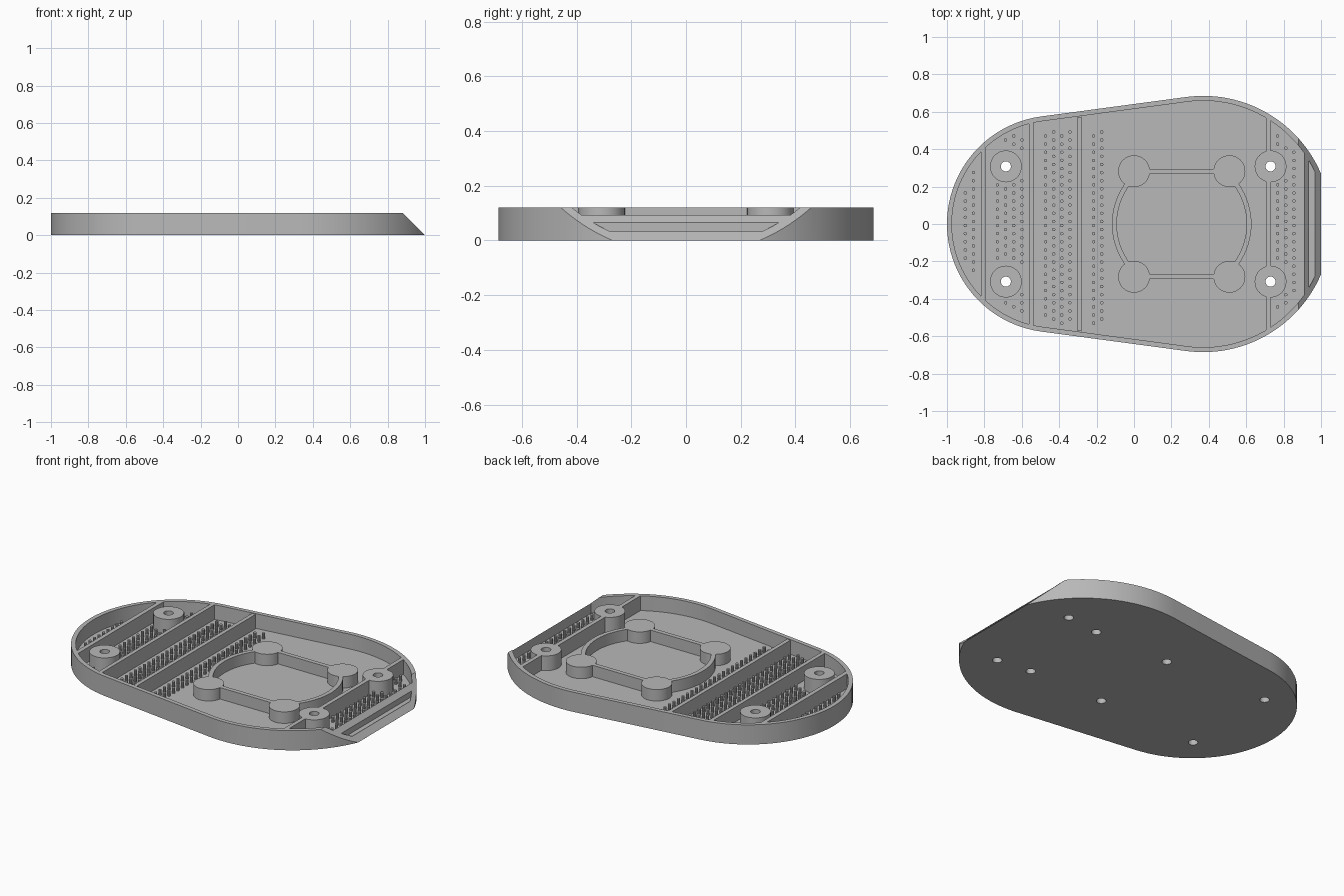
import bpy, bmesh, math
from mathutils import Matrix, Vector

cube = bpy.data.objects.get("Cube")
if cube:
    bpy.data.objects.remove(cube, do_unlink=True)

GREY = (0.48, 0.48, 0.48, 1)
mat = bpy.data.materials.new("plain grey")
mat.use_nodes = True
mat.diffuse_color = GREY
bsdf = next(n for n in mat.node_tree.nodes if n.type == 'BSDF_PRINCIPLED')
bsdf.inputs["Base Color"].default_value = GREY

TOP, FLOOR, POST_TOP = 0.12, 0.03, 0.1
WALL, HOLE_R, BOSS_R = 0.026, 0.027, 0.085
LX, LR, RX, RR = -0.42, 0.58, 0.37, 0.685      # two end circles of the outline
SIN = (RR - LR) / (RX - LX)
TANGENT = math.acos(-SIN)


def finish(bm, name):
    bmesh.ops.recalc_face_normals(bm, faces=bm.faces)
    me = bpy.data.meshes.new(name)
    bm.to_mesh(me)
    bm.free()
    me.materials.append(mat)
    ob = bpy.data.objects.new(name, me)
    bpy.context.collection.objects.link(ob)
    bpy.ops.object.select_all(action='DESELECT')
    ob.select_set(True)
    bpy.context.view_layer.objects.active = ob
    bpy.ops.object.shade_smooth_by_angle(angle=math.radians(30))
    return ob


def plate(name, loops, z0, z1, sloped=False):
    """Extrude a flat region bounded by loops (outer first, then holes)."""
    bm = bmesh.new()
    for pts in loops:
        vs = [bm.verts.new((x, y, z0)) for x, y in pts]
        for a, b in zip(vs, vs[1:] + vs[:1]):
            bm.edges.new((a, b))
    bmesh.ops.triangle_fill(bm, edges=bm.edges[:], use_beauty=True, normal=(0, 0, 1))
    ext = bmesh.ops.extrude_face_region(bm, geom=bm.faces[:], use_keep_orig=True)
    moved = [g for g in ext["geom"] if isinstance(g, bmesh.types.BMVert)]
    bmesh.ops.translate(bm, verts=moved, vec=(0, 0, z1 - z0))
    if sloped:
        # cut away everything beyond the slanted end and close the cut
        cut = bmesh.ops.bisect_plane(
            bm, geom=bm.verts[:] + bm.edges[:] + bm.faces[:], dist=1e-5,
            plane_co=Vector((1, 0, 0)), plane_no=Vector((1, 0, 1)).normalized(),
            clear_outer=True)
        edges = [g for g in cut["geom_cut"]
                 if isinstance(g, bmesh.types.BMEdge) and g.is_boundary]
        if edges:
            bmesh.ops.triangle_fill(bm, edges=edges, use_beauty=True,
                                    normal=Vector((1, 0, 1)).normalized())
    return finish(bm, name)


def circle(cx, cy, r, n=32):
    return [(cx + r * math.cos(2 * math.pi * i / n),
             cy + r * math.sin(2 * math.pi * i / n)) for i in range(n)]


def arc(cx, r, a0, a1, n):
    return [(cx + r * math.cos(a0 + (a1 - a0) * i / n),
             r * math.sin(a0 + (a1 - a0) * i / n)) for i in range(n + 1)]


def outline(inset, x_end):
    r, big = LR - inset, RR - inset
    corner = math.acos((x_end - RX) / big)
    return (arc(RX, big, corner, TANGENT, 28)
            + arc(LX, r, TANGENT, 2 * math.pi - TANGENT, 44)
            + arc(RX, big, -TANGENT, -corner, 28))


def half_width(x, inset):
    r, big = LR - inset, RR - inset
    if x < LX - SIN * r:
        return math.sqrt(r * r - (x - LX) ** 2)
    if x > RX - SIN * big:
        return math.sqrt(big * big - (x - RX) ** 2)
    return (r + (x - LX) * SIN) / math.sqrt(1 - SIN * SIN)


def rib(name, x0, x1, top=TOP, inset=0.012, sloped=False):
    a, b = half_width(x0, inset), half_width(x1, inset)
    plate(name, [[(x0, -a), (x1, -b), (x1, b), (x0, a)]], FLOOR, top, sloped)


BOSSES = [(x, s * 0.308) for x in (-0.685, 0.73) for s in (-1, 1)]
POSTS = [(x, s * 0.282) for x in (0, 0.51) for s in (-1, 1)]

# Floor with screw holes, and the outer wall with its slanted end
plate("floor", [outline(0, 0.9999)] + [circle(x, y, HOLE_R, 20) for x, y in BOSSES + POSTS],
      0, FLOOR, True)
plate("outer_wall", [outline(0, 0.9999), outline(WALL, 0.967)], FLOOR, TOP, True)

# Cross ribs
rib("rear_rib", -0.817, -0.791)
rib("second_rib", -0.562, -0.538)
rib("middle_rib", -0.306, -0.282, TOP - 0.002, WALL + 0.004)
rib("slanted_end_rib", 0.908, 0.935, TOP, 0.014, True)

# Rib that meets the two front bosses, split to keep their holes clear
X0, X1 = 0.705, 0.73
plate("boss_rib_centre", [[(X0, -0.26), (X1, -0.26), (X1, 0.26), (X0, 0.26)]], FLOOR, TOP)
for side, s in (("left", 1), ("right", -1)):
    a, b = half_width(X0, 0.012), half_width(X1, 0.012)
    plate("boss_rib_" + side,
          [[(X0, s * 0.36), (X1, s * 0.36), (X1, s * b), (X0, s * a)]], FLOOR, TOP)

# Screw bosses, open all the way through
for x, y in BOSSES:
    plate("screw_boss", [circle(x, y, BOSS_R), circle(x, y, HOLE_R, 20)], FLOOR, TOP)

# Posts, closed at the top
for x, y in POSTS:
    plate("post", [circle(x, y, BOSS_R), circle(x, y, HOLE_R, 20)], FLOOR, POST_TOP - 0.02)
    plate("post_cap", [circle(x, y, BOSS_R)], POST_TOP - 0.02, POST_TOP)


# Central ring: a circle with flattened sides
def flat_circle(r, flat):
    a = math.asin(flat / r)
    right = arc(0.255, r, -a, a, 24)
    return right + [(0.51 - x, -y) for x, y in right]


plate("central_ring", [flat_circle(0.373, 0.294), flat_circle(0.347, 0.267)], FLOOR, POST_TOP)

# Staggered fields of small pins
PITCH, PIN_R, PIN_TOP = 0.0435, 0.009, 0.065
FIELDS = [(-0.902, 2), (-0.73, 4), (-0.473, 4), (-0.216, 2), (0.768, 3)]
bm = bmesh.new()
for start, columns in FIELDS:
    for i in range(columns):
        x = start + i * PITCH
        for j in range(25):
            y = -0.53 + j * PITCH + (i % 2) * PITCH / 2
            if abs(y) > half_width(x, 0.058) or y > 0.51:
                continue
            if any(math.hypot(x - bx, y - by) < 0.105 for bx, by in BOSSES):
                continue
            bmesh.ops.create_cone(
                bm, cap_ends=True, segments=10, radius1=PIN_R, radius2=PIN_R,
                depth=PIN_TOP - FLOOR + 0.004,
                matrix=Matrix.Translation((x, y, (PIN_TOP + FLOOR - 0.004) / 2)))
finish(bm, "pins")
